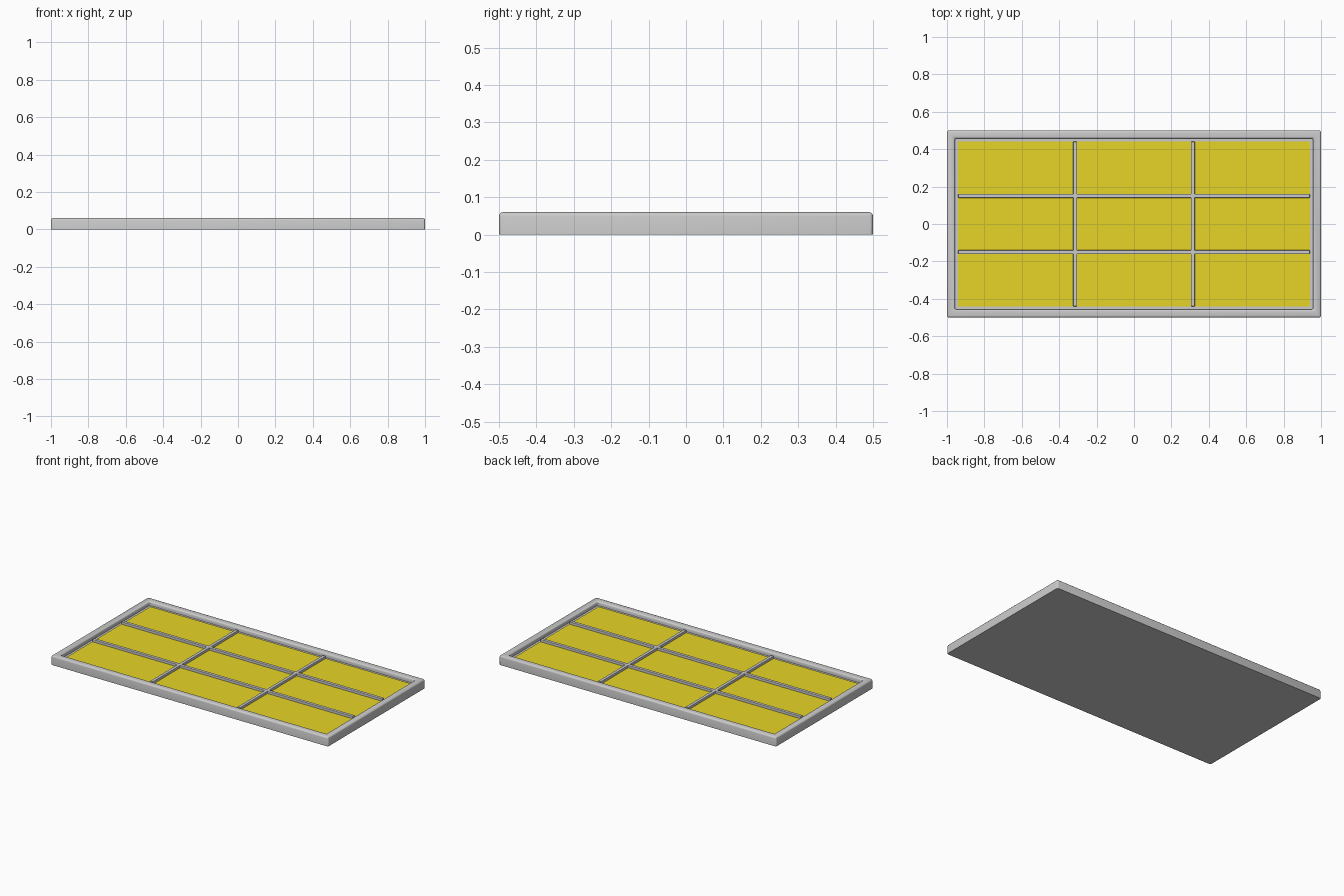
import bpy, bmesh

if "Cube" in bpy.data.objects:
    bpy.data.objects.remove(bpy.data.objects["Cube"])

W, D, H = 2.0, 1.0, 0.06      # outer size
RIM, FLOOR = 0.06, 0.036      # rim width, recess floor height


def finish(bm, name, bevel=0.0, segments=2):
    bmesh.ops.recalc_face_normals(bm, faces=bm.faces)
    mesh = bpy.data.meshes.new(name)
    bm.to_mesh(mesh)
    bm.free()
    ob = bpy.data.objects.new(name, mesh)
    bpy.context.collection.objects.link(ob)
    if bevel:
        mod = ob.modifiers.new("bevel", "BEVEL")
        mod.width, mod.segments = bevel, segments
    return ob


def box_mesh(x0, x1, y0, y1, z0, z1):
    bm = bmesh.new()
    bmesh.ops.create_cube(bm, size=1)
    for v in bm.verts:
        v.co.x = x1 if v.co.x > 0 else x0
        v.co.y = y1 if v.co.y > 0 else y0
        v.co.z = z1 if v.co.z > 0 else z0
    return bm


# Tray: solid slab with a raised rim around a shallow recess
bm = box_mesh(-W / 2, W / 2, -D / 2, D / 2, 0, H)
top = max(bm.faces, key=lambda f: f.calc_center_median().z)
bmesh.ops.inset_region(bm, faces=[top], thickness=RIM)
new = bmesh.ops.extrude_face_region(bm, geom=[top])["geom"]
for v in new:
    if isinstance(v, bmesh.types.BMVert):
        v.co.z = FLOOR - 0.004
if top.is_valid:
    bmesh.ops.delete(bm, geom=[top], context="FACES_ONLY")

# Round the rim and the upright corners, keep the underside crisp
edges = [e for e in bm.edges
         if max(v.co.z for v in e.verts) > H - 1e-4 and e.calc_face_angle(0) > 0.5]
bmesh.ops.bevel(bm, geom=edges, offset=0.01, segments=3, profile=0.5, affect="EDGES")
frame = finish(bm, "frame")
bpy.context.view_layer.objects.active = frame
frame.select_set(True)
bpy.ops.object.shade_smooth_by_angle()
frame.select_set(False)

# Yellow panel lying in the recess
yellow = bpy.data.materials.new("yellow")
yellow.diffuse_color = (0.8, 0.66, 0.02, 1)
yellow.use_nodes = True
yellow.node_tree.nodes["Principled BSDF"].inputs["Base Color"].default_value = yellow.diffuse_color
ix, iy = W / 2 - RIM, D / 2 - RIM
panel = finish(box_mesh(-ix, ix, -iy, iy, FLOOR - 0.01, FLOOR), "panel")
panel.data.materials.append(yellow)

# Divider bars splitting the panel into nine cells
b, zt = 0.01, 0.052
for i, s in enumerate((-1, 1)):
    x, y = s * 0.315, s * 0.15
    finish(box_mesh(x - b, x + b, -iy, iy, FLOOR - 0.005, zt), f"cross_bar_{i + 1}", 0.002)
    finish(box_mesh(-ix, ix, y - b, y + b, FLOOR - 0.005, zt), f"long_bar_{i + 1}", 0.002)
